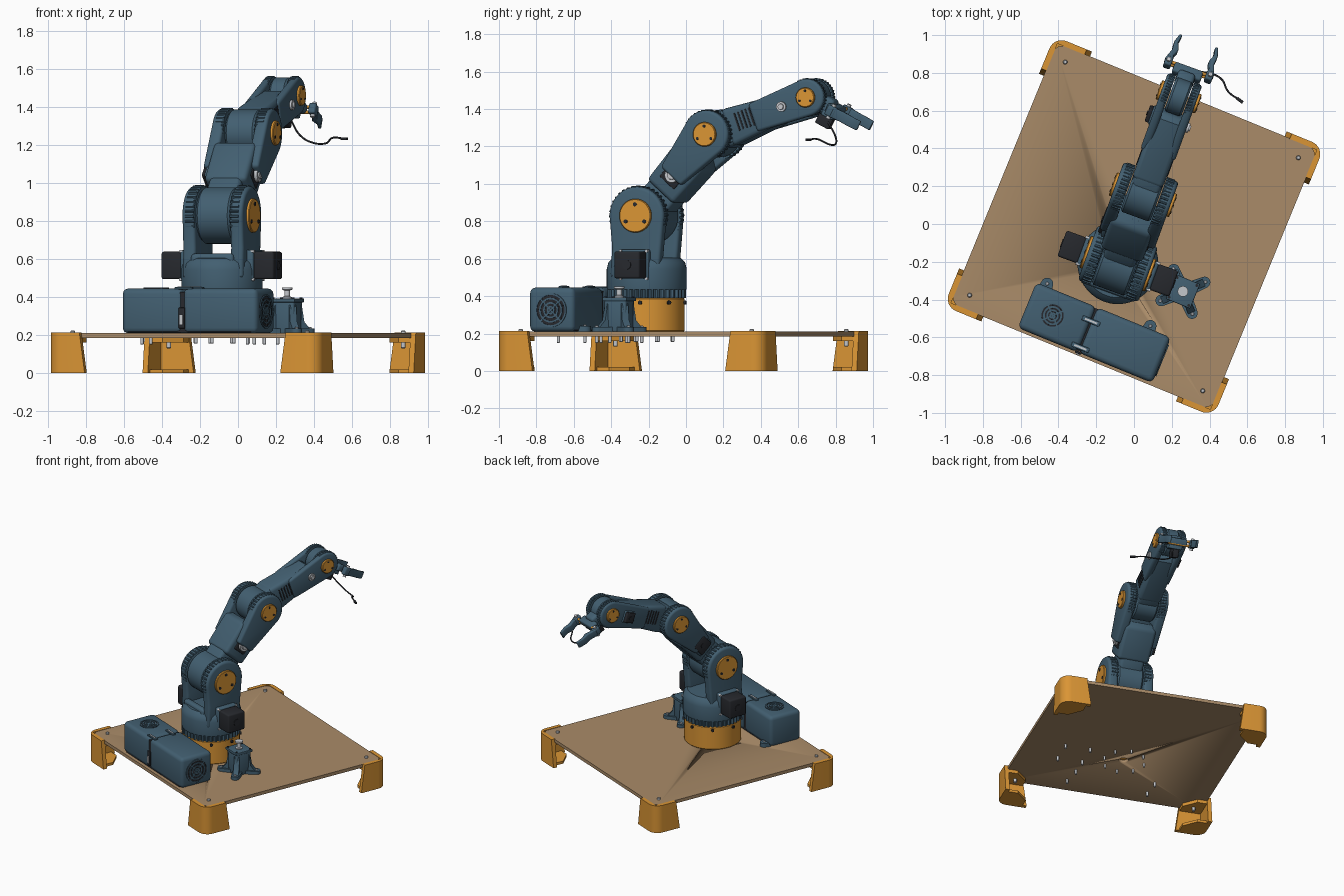
import bpy, bmesh
from math import pi, sin, cos, radians
from mathutils import Matrix, Vector

if "Cube" in bpy.data.objects:
    bpy.data.objects.remove(bpy.data.objects["Cube"])

T = lambda x, y, z: Matrix.Translation((x, y, z))
R = lambda a, ax: Matrix.Rotation(radians(a), 4, ax)
XAX = R(90, 'Y')                       # turns a z-axis part to lie along x


def mat(name, c):
    m = bpy.data.materials.new(name)
    m.diffuse_color = (*c, 1)
    m.use_nodes = True
    m.node_tree.nodes["Principled BSDF"].inputs["Base Color"].default_value = m.diffuse_color
    return m


BLUE = mat("blue_plastic", (0.055, 0.115, 0.165))
ORANGE = mat("orange_plastic", (0.70, 0.30, 0.035))
WOOD = mat("board", (0.40, 0.26, 0.14))
BLACK = mat("black", (0.02, 0.022, 0.027))
STEEL = mat("steel", (0.55, 0.57, 0.6))


def finish(name, bm, M, m, bev=0):
    bmesh.ops.recalc_face_normals(bm, faces=bm.faces)
    if bev:
        es = [e for e in bm.edges if e.calc_face_angle(0) > 0.7]
        bmesh.ops.bevel(bm, geom=es, offset=bev, segments=3, profile=0.5,
                        affect='EDGES', clamp_overlap=True)
    me = bpy.data.meshes.new(name)
    bm.to_mesh(me)
    bm.free()
    me.materials.append(m)
    me.polygons.foreach_set("use_smooth", [True] * len(me.polygons))
    me.set_sharp_from_angle(angle=radians(32))
    ob = bpy.data.objects.new(name, me)
    ob.matrix_world = M
    bpy.context.collection.objects.link(ob)
    return ob


def box(name, M, c, s, m, bev=0):
    bm = bmesh.new()
    bmesh.ops.create_cube(bm, size=1)
    for v in bm.verts:
        v.co = Vector((v.co.x * s[0], v.co.y * s[1], v.co.z * s[2])) + Vector(c)
    return finish(name, bm, M, m, bev)


def prism(name, M, pts, a, b, m, bev=0, axis='Z'):
    """Extrude a 2D outline from a to b along z, or along x with pts in (y, z)."""
    bm = bmesh.new()
    vs = [bm.verts.new((a, p, q) if axis == 'X' else (p, q, a)) for p, q in pts]
    f = bm.faces.new(vs)
    g = bmesh.ops.extrude_face_region(bm, geom=[f])['geom']
    d = (b - a, 0, 0) if axis == 'X' else (0, 0, b - a)
    bmesh.ops.translate(bm, vec=d, verts=[v for v in g if isinstance(v, bmesh.types.BMVert)])
    return finish(name, bm, M, m, bev)


def lathe(name, M, prof, m, n=40):
    bm = bmesh.new()
    vs = [bm.verts.new((r, 0, z)) for r, z in prof]
    es = [bm.edges.new(p) for p in zip(vs, vs[1:])]
    bmesh.ops.spin(bm, geom=vs + es, cent=(0, 0, 0), axis=(0, 0, 1), angle=2 * pi, steps=n)
    bmesh.ops.remove_doubles(bm, verts=bm.verts, dist=1e-5)
    return finish(name, bm, M, m)


def cyl(name, M, r, a, b, m, bev=0.0, n=40):
    c = bev
    return lathe(name, M, [(0, a), (r - c, a), (r, a + c), (r, b - c), (r - c, b), (0, b)], m, n)


def arc(c, r, a0, a1, n=16):
    return [(c[0] + r * cos(radians(a0 + (a1 - a0) * i / n)),
             c[1] + r * sin(radians(a0 + (a1 - a0) * i / n))) for i in range(n + 1)]


def gear(n, r0, r1):
    return [((r1 if i % 4 < 2 else r0) * cos(pi * i / n / 2),
             (r1 if i % 4 < 2 else r0) * sin(pi * i / n / 2)) for i in range(4 * n)]


def motor(name, M, s, a, b):
    """Square motor along x from a to b, with end plate and shaft boss."""
    lo, hi = min(a, b), max(a, b)
    box(name, M, ((a + b) / 2, 0, 0), (hi - lo, s, s), BLACK, s * 0.08)
    cyl(name + "_boss", M @ XAX, s * 0.17, lo - .004, hi + .004, BLACK, n=24)


def joint(name, M, w, inner, r, cap_r):
    """Ribbed fork rings, centre drum and bolted caps around an x axis."""
    cyl(name + "_drum", M @ XAX, r * .96, -inner + .004, inner - .004, BLUE, .012, 48)
    for s, side in ((-1, "left"), (1, "right")):
        A = M @ T(s * inner, 0, 0) @ XAX
        prism(f"{name}_ribs_{side}", A, gear(36, r * .97, r * 1.035),
              0, s * (w - inner) * .7, BLUE)
        cyl(f"{name}_cap_{side}", M @ T(s * w, 0, 0) @ XAX, cap_r, -.015, .015, ORANGE, .004)
        for k in range(3):
            B = M @ R(120 * k + 90, 'X') @ T(s * w, cap_r * .68, 0) @ XAX
            cyl(f"{name}_cap_bolt_{side}_{k}", B, cap_r * .12, -.018, .018, BLACK, n=12)


# ---- board, feet ----
B = T(0, -.013, 0) @ R(-22.3, 'Z')
h = .745
board = prism("board", B, [p for k in range(4) for p in
              arc(((h - .05) * (1, -1, -1, 1)[k], (h - .05) * (1, 1, -1, -1)[k]), .05, 90 * k, 90 * k + 90, 6)],
              .185, .21, WOOD)
cut = cyl("hole_cutter", B @ T(0, -.22, 0), .035, .1, .25, WOOD)
cut.hide_render = True
cut.hide_viewport = True
mod = board.modifiers.new("hole", 'BOOLEAN')
mod.operation, mod.object = 'DIFFERENCE', cut
H, L, t = .772, .185, .03
corner = arc((H - .07, H - .07), .07, 0, 90, 8)
for k in range(4):
    F = B @ R(90 * k, 'Z')
    wall = prism(f"foot_wall_{k}", F, [(H, H - L)] + corner + [(H - L, H), (H - L, H - t),
                 (H - t, H - t), (H - t, H - L)], 0, .213, ORANGE)
    for v in wall.data.vertices:       # flare towards the ground
        if v.co.z < .01:
            v.co.x -= .03 * (v.co.x < H - .1)
            v.co.y -= .03 * (v.co.y < H - .1)
    plate = [(H - .005, H - L)] + corner + [(H - L, H - .005), (H - L, H - .1), (H - .1, H - L)]
    prism(f"foot_sole_{k}", F, plate, 0, .02, ORANGE)
    prism(f"foot_top_{k}", F, plate, .16, .185, ORANGE)
    cyl(f"foot_bolt_{k}", F @ T(.667, .667, 0), .012, .13, .224, STEEL, .004, 16)

# ---- control box ----
for i, (a, b) in enumerate(((-.366, -.022), (-.018, .404))):
    box(f"control_box_{i}", B, ((a + b) / 2, -.6, .3275), (b - a, .26, .235), BLUE, .028)
box("control_box_core", B, (.019, -.6, .32), (.7, .245, .215), BLACK)
for i, (x, y) in enumerate(((-.31, -.455), (.28, -.455), (-.3, -.6), (.3, -.6))):
    if i < 2:
        prism(f"box_ear_{i}", B @ T(x, y, 0), [(.04, -.03)] + arc((0, 0), .032, 0, 180, 12) + [(-.04, -.03)], .21, .24, BLUE)
    cyl(f"box_screw_{i}", B @ T(x, y, 0), .009, .15, .247, STEEL, .003, 12)


def fan(name, M, r):
    cyl(name + "_well", M, r, -.02, .002, BLACK)
    for i, q in enumerate((1, .74, .48, .25)):
        lathe(f"{name}_ring_{i}", M, [(r * q, 0), (r * q, .006), (r * q - .009, .006), (r * q - .009, 0)], BLUE)
    for i in range(2):
        box(f"{name}_spoke_{i}", M @ R(45 + 90 * i, 'Z'), (0, 0, .003), (2 * r, .008, .006), BLUE)
    for i in range(7):
        box(f"{name}_blade_{i}", M @ R(i * 360 / 7, 'Z') @ T(r * .5, 0, .001) @ R(20, 'X'),
            (0, 0, 0), (r * .7, r * .25, .002), BLACK)


fan("end_fan", B @ T(.404, -.6, .325) @ XAX, .09)
fan("top_fan", B @ T(-.22, -.6, .445), .068)
for i, y in enumerate((-.55, -.70)):
    box(f"box_latch_{i}", B, (-.02, y, .447), (.1, .026, .012), BLUE, .004)
    box(f"box_latch_slot_{i}", B, (-.02, y, .45), (.07, .01, .012), STEEL)
box("power_socket", B, (-.02, -.73, .29), (.035, .012, .11), BLACK, .004)
box("power_plug", B, (-.02, -.735, .28), (.018, .014, .05), STEEL)

# ---- side tower with spool ----
W = B @ T(.37, -.22, 0)
box("tower_body", W, (0, 0, .295), (.125, .125, .18), BLUE, .012)
box("tower_plate", W, (0, 0, .383), (.14, .14, .02), BLUE, .004)
for k in range(4):
    Q = W @ R(45 + 90 * k, 'Z')
    prism(f"tower_foot_{k}", Q, [(.05, -.035)] + arc((.125, 0), .03, -90, 90, 10) + [(.05, .035)], .21, .235, BLUE)
    prism(f"tower_gusset_{k}", Q @ R(90, 'X'), [(.07, .21), (.125, .23), (.09, .27), (.075, .36)], -.02, .02, BLUE)
    cyl(f"tower_screw_{k}", Q @ T(.13, 0, 0), .009, .15, .243, STEEL, .003, 12)
    cyl(f"tower_plate_bolt_{k}", Q @ T(.08, 0, 0), .008, .38, .398, BLACK, n=12)
lathe("tower_spool", W, [(0, .39), (.025, .39), (.025, .4), (.015, .405), (.015, .435), (.028, .44), (.028, .452), (0, .452)], STEEL, 24)

# ---- arm base and turret ----
A = T(-.085, -.21, 0) @ R(-20, 'Z')
cyl("pedestal", A, .203, .21, .39, ORANGE, .006, 48)
for k in range(8):
    cyl(f"pedestal_screw_{k}", A @ R(45 * k, 'Z') @ T(.15, 0, 0), .008, .155, .2, STEEL, .003, 12)
    cyl(f"pedestal_bolt_{k}", A @ R(45 * k + 10, 'Z') @ T(.2, 0, .365) @ XAX, .011, 0, .014, BLACK, n=12)
prism("base_ring_gear", A, gear(40, .198, .211), .39, .44, BLUE)
lathe("turret", A, [(0, .435), (.212, .435), (.214, .45), (.214, .545), (.205, .58), (.18, .605), (0, .61)], BLUE, 56)
SH = A @ T(0, 0, .83)
for s, side in ((-1, "left"), (1, "right")):
    prism(f"shoulder_cheek_{side}", A, [(.125, .5)] + [(.14, .66)] + arc((0, .83), .155, -10, 190, 28) +
          [(-.14, .66), (-.15, .5)], s * .098, s * .17, BLUE, .018, 'X')
    box(f"motor_mount_{side}", A, (s * .175, 0, .567), (.06, .165, .165), BLUE, .012)
    motor(f"base_motor_{side}", A @ T(0, 0, .567), .145, s * .2, s * .315)
    for k in range(4):
        cyl(f"mount_bolt_{side}_{k}", A @ T(s * .2, 0, .567) @ R(45 + 90 * k, 'X') @ T(0, .105, 0) @ XAX,
            .008, -.01, .01, STEEL, n=12)
box("turret_back_wall", A, (0, -.135, .57), (.24, .05, .12), BLUE, .02)
joint("shoulder", SH, .17, .1, .155, .09)


# ---- links: local y runs along the link ----
def link(name, M, length, t0, t1, b0, b1, wb, w, inner, r, m_t, m_s):
    prism(f"{name}_body", M, [(t0, -b0), (t1, -b1), (t1 + .03, -b1 * .6), (t1 + .03, b1 * .6), (t1, b1), (t0, b0)],
          -wb, wb, BLUE, .025, 'X')
    for s, side in ((-1, "left"), (1, "right")):
        prism(f"{name}_fork_{side}", M, [(t0 + (t1 - t0) * .45, -b0 * .75)] + arc((length, 0), r, -95, 95, 24) +
              [(t0 + (t1 - t0) * .45, b0 * .75)], s * inner, s * w, BLUE, .016, 'X')
    D = M @ T(0, m_t, 0)
    box(f"{name}_gear_pocket", D, (wb * .9, 0, 0), (wb * .3, m_s, m_s), BLACK, .006)
    lathe(f"{name}_gear", D @ T(wb * 1.03, 0, 0) @ XAX,
          [(0, 0), (m_s * .36, 0), (m_s * .36, .02), (m_s * .22, .02), (m_s * .2, .028), (0, .028)], STEEL, 24)
    box(f"{name}_motor_frame", D, (-wb, 0, 0), (.04, m_s * 1.2, m_s * 1.2), BLUE, .01)
    motor(f"{name}_motor", D, m_s, -wb * .8, -wb - .04)


U = SH @ R(48.3, 'X')
EL = A @ T(0, .388, 1.265)
box("upper_arm_neck", U, (0, .13, 0), (.18, .16, .19), BLUE, .025)
link("upper_arm", U, .583, .17, .42, .1, .11, .118, .155, .088, .128, .29, .11)
joint("elbow", EL, .155, .088, .128, .065)

FA = EL @ R(19.6, 'X')
box("forearm_neck", FA, (0, .1, 0), (.16, .15, .2), BLUE, .025)
link("forearm", FA, .586, .1, .46, .105, .07, .086, .097, .052, .1, .44, .075)
for k in range(5):
    for s in (-1, 1):
        box(f"forearm_vent_{k}_{s}", FA, (s * .086, .17 + .022 * k, .01), (.008, .009, .1), BLACK)
WR = A @ T(0, .94, 1.462)
joint("wrist", WR, .097, .052, .1, .053)

# ---- gripper ----
G = WR @ R(-27, 'X')
box("hand_neck", G, (0, .09, 0), (.095, .1, .1), BLUE, .02)
box("palm", G, (0, .15, .005), (.16, .06, .05), BLUE, .012)
box("palm_servo", G, (-.01, .12, -.075), (.045, .085, .07), BLACK, .006)
box("servo_bracket", G, (0, .135, -.035), (.1, .07, .03), BLUE, .006)
for i, z in enumerate((-.012, .018)):
    cyl(f"slide_rod_{i}", G @ T(0, .17, z) @ XAX, .009, -.13, .13, ORANGE, n=16)
for s, side in ((-1, "left"), (1, "right")):
    box(f"finger_carriage_{side}", G, (s * .115, .17, .003), (.04, .055, .06), BLUE, .01)
    fp = [(.095, .17), (.125, .15), (.137, .18), (.118, .24), (.122, .29), (.108, .34), (.092, .34),
          (.1, .29), (.085, .245), (.1, .21)]
    prism(f"finger_{side}", G, [(s * x, y) for x, y in fp], -.025, .03, BLUE, .006)
    cyl(f"finger_pivot_{side}", G @ T(s * .117, .17, 0), .012, -.04, .045, STEEL, n=16)

# ---- loose cable with plug ----
cu = bpy.data.curves.new("gripper_cable", 'CURVE')
cu.dimensions, cu.bevel_depth, cu.resolution_u = '3D', .005, 8
path = [(.28, .76, 1.33), (.33, .80, 1.25), (.39, .80, 1.215), (.46, .77, 1.21), (.5, .70, 1.24), (.56, .655, 1.235)]
sp = cu.splines.new('BEZIER')
sp.bezier_points.add(len(path) - 1)
for p, co in zip(sp.bezier_points, path):
    p.co, p.handle_left_type, p.handle_right_type = co, 'AUTO', 'AUTO'
cu.materials.append(BLACK)
bpy.context.collection.objects.link(bpy.data.objects.new("gripper_cable", cu))
box("cable_plug", T(.56, .655, 1.235) @ R(-37, 'Z'), (0, 0, 0), (.04, .016, .014), BLACK, .003)
